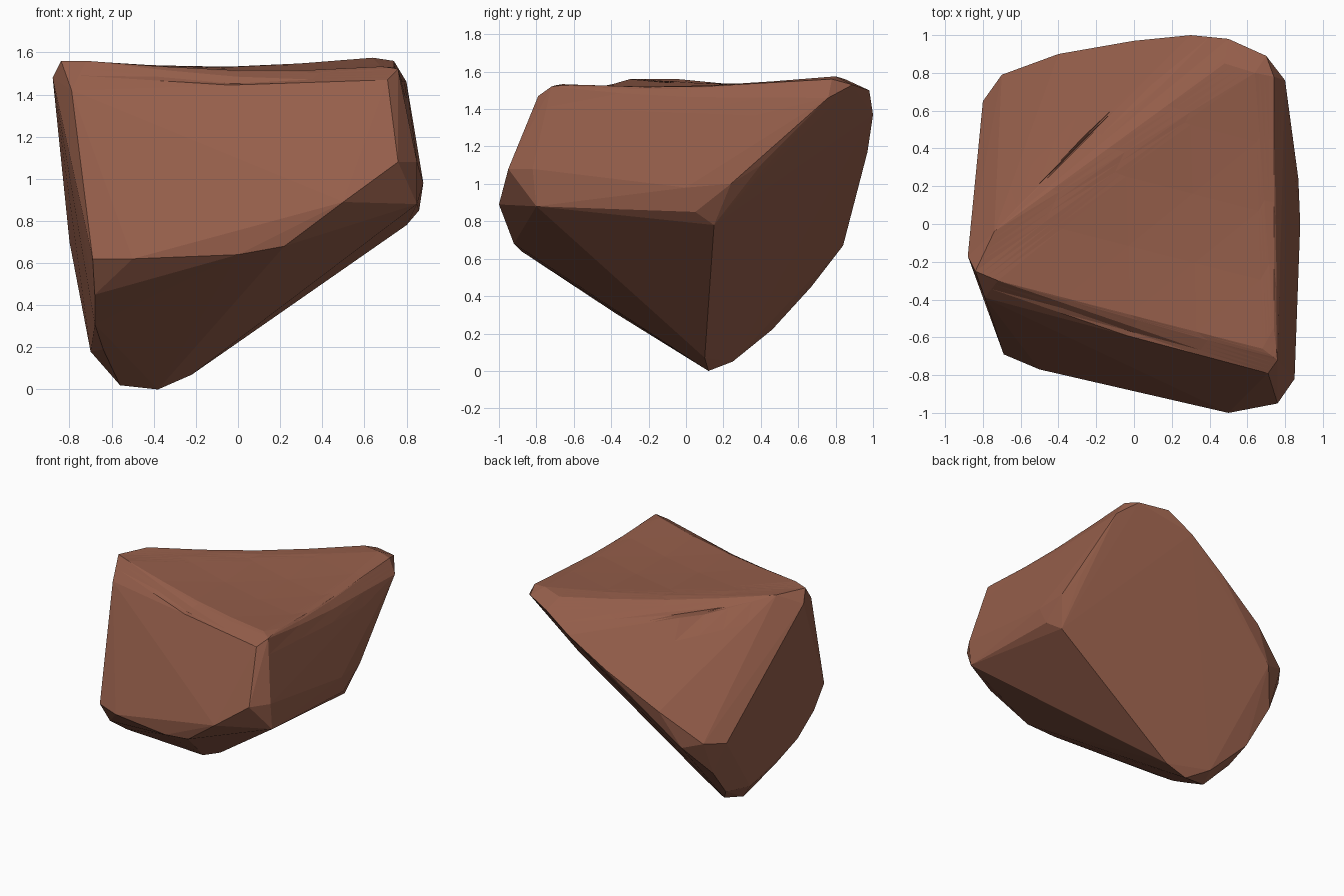
import bpy, bmesh

# Corner points of the boulder, grouped by region
TOP = [(-.84, -.25, 1.56), (-.72, -.3, 1.56), (-.74, -.04, 1.56), (.68, -.66, 1.54),
       (.74, -.55, 1.54), (.64, .8, 1.575), (.74, .78, 1.56), (.48, .85, 1.56), (-.2, .38, 1.52)]
RIM = [(-.88, -.17, 1.48), (-.79, -.39, 1.42), (.76, -.72, 1.52), (.71, -.79, 1.47),
       (.8, .76, 1.46), (.7, .89, 1.53), (.5, .98, 1.5), (.3, 1, 1.37), (-.27, .46, 1.45)]
FRONT = [(-.69, -.69, .62), (-.5, -.77, .62), (0, -.88, .64), (.22, -.92, .68),
         (.5, -1, .89), (.76, -.95, 1.08), (.85, -.82, 1.08), (.85, -.8, .88)]
RIGHT = [(.88, 0, .98), (.86, .05, .85), (.87, .24, 1), (.83, .4, 1.1), (.8, .15, .78)]
BACK = [(0, .97, 1.17), (-.4, .9, .93), (-.7, .79, .72), (-.8, .65, .7),
        (-.55, .84, .67), (-.7, .67, .45), (-.82, .1, 1)]
BOTTOM = [(-.66, .46, .22), (-.5, .25, .05), (-.56, .1, .02), (-.38, .12, 0), (-.22, .1, .07),
          (-.7, .22, .18), (-.64, -.18, .19), (-.68, -.38, .31), (-.68, -.58, .45)]

# Solid faceted body
bm = bmesh.new()
for p in TOP + RIM + FRONT + RIGHT + BACK + BOTTOM:
    bm.verts.new(p)
res = bmesh.ops.convex_hull(bm, input=bm.verts[:])
loose = {v for v in res["geom_interior"] + res["geom_unused"] if isinstance(v, bmesh.types.BMVert)}
bmesh.ops.delete(bm, geom=list(loose), context='VERTS')
bmesh.ops.subdivide_edges(bm, edges=bm.edges[:], cuts=3, use_grid_fill=True)

# Shallow dish in the top face
for v in bm.verts:
    if v.co.z > 1.47:
        r2 = (v.co.x - .18) ** 2 + (v.co.y + .03) ** 2
        v.co.z -= .05 * max(0, 1 - r2 / .75)
bmesh.ops.recalc_face_normals(bm, faces=bm.faces[:])

mesh = bpy.data.meshes.new("boulder")
bm.to_mesh(mesh)
bm.free()
rock = bpy.data.objects.new("boulder", mesh)
bpy.context.collection.objects.link(rock)

# Red-brown stone
mat = bpy.data.materials.new("red brown stone")
mat.diffuse_color = (.30, .112, .069, 1)
mesh.materials.append(mat)
